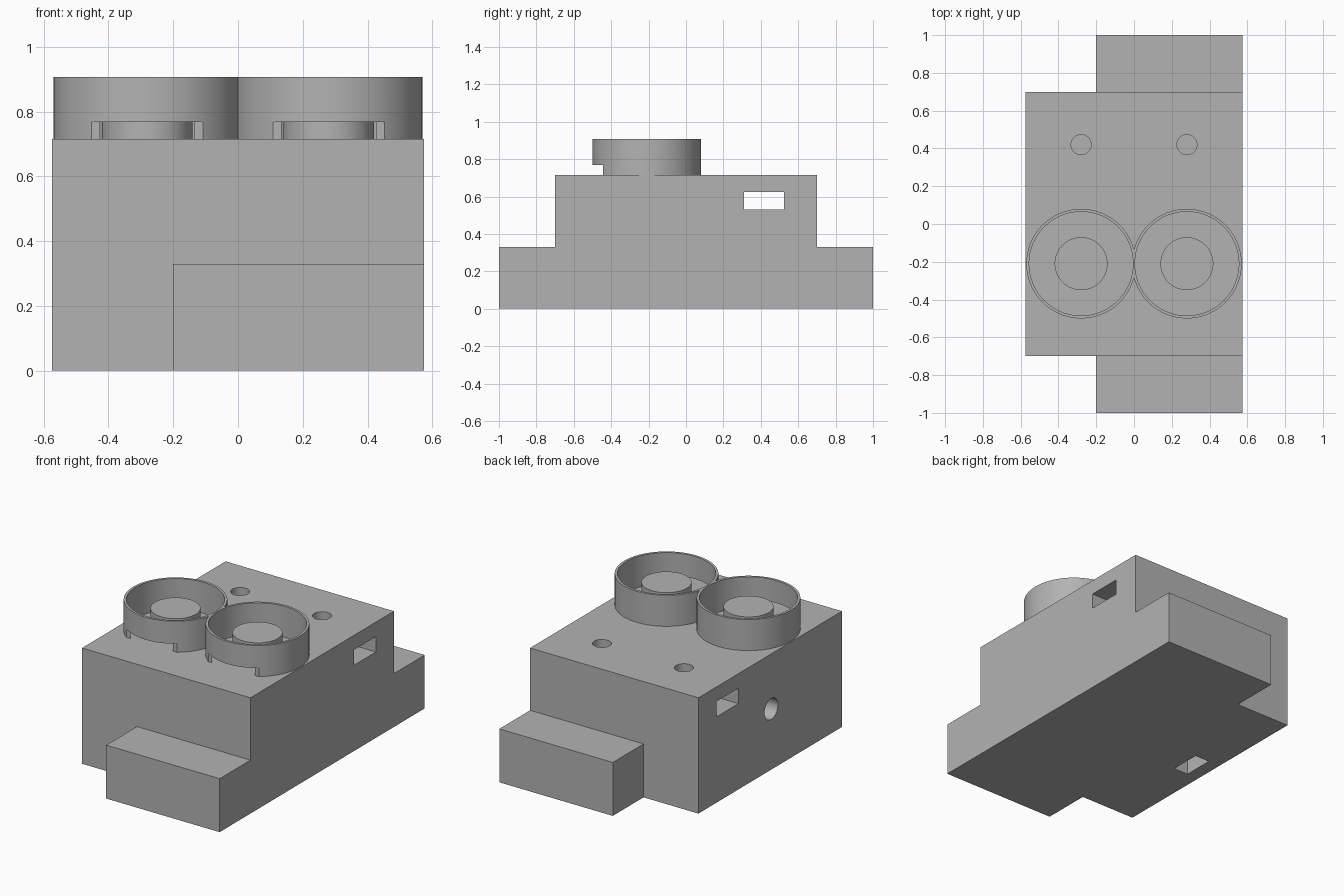
import bpy
import math

old = bpy.data.objects.get("Cube")
if old:
    bpy.data.objects.remove(old, do_unlink=True)

# Single plain grey
grey = bpy.data.materials.new("plain grey")
grey.use_nodes = True
colour = (0.45, 0.45, 0.45, 1)
grey.diffuse_color = colour
grey.node_tree.nodes["Principled BSDF"].inputs["Base Color"].default_value = colour


def box(name, x0, x1, y0, y1, z0, z1):
    bpy.ops.mesh.primitive_cube_add(size=1, location=((x0 + x1) / 2, (y0 + y1) / 2, (z0 + z1) / 2))
    ob = bpy.context.object
    ob.name = name
    ob.scale = (x1 - x0, y1 - y0, z1 - z0)
    bpy.ops.object.transform_apply(location=True, rotation=True, scale=True)
    ob.data.materials.append(grey)
    return ob


def cylinder(name, x, y, z0, z1, radius, sides=96):
    bpy.ops.mesh.primitive_cylinder_add(vertices=sides, radius=radius, depth=z1 - z0,
                                        location=(x, y, (z0 + z1) / 2))
    ob = bpy.context.object
    ob.name = name
    bpy.ops.object.transform_apply(location=True, rotation=True, scale=True)
    ob.data.materials.append(grey)
    return ob


def combine(target, other, operation="DIFFERENCE"):
    bpy.ops.object.select_all(action="DESELECT")
    target.select_set(True)
    bpy.context.view_layer.objects.active = target
    mod = target.modifiers.new("combine", "BOOLEAN")
    mod.operation = operation
    mod.solver = "EXACT"
    mod.object = other
    bpy.ops.object.modifier_apply(modifier=mod.name)
    bpy.data.objects.remove(other, do_unlink=True)


def smooth(ob):
    bpy.ops.object.select_all(action="DESELECT")
    ob.select_set(True)
    bpy.context.view_layer.objects.active = ob
    bpy.ops.object.shade_smooth_by_angle(angle=math.radians(30))


W, TOP, RIM = 0.575, 0.715, 0.907
CX, CY = 0.28, -0.21

# Housing with a low ledge at both ends
body = box("housing", -W, W, -0.7, 0.7, 0, TOP)
combine(body, box("ledge", -0.2, W, -1, 1, 0, 0.33), "UNION")

# Strap slot straight through, with two round holes down into it
combine(body, box("slot_cutter", -1, 1, 0.31, 0.525, 0.53, 0.625))
for x in (-CX, CX):
    combine(body, cylinder("hole_cutter", x, 0.42, 0.58, 0.8, 0.053, 48))

# Nut pocket from below, met by a bolt hole in the side
combine(body, box("pocket_cutter", -0.495, -0.395, -0.107, 0.085, -0.1, 0.47))
bolt = cylinder("bolt_cutter", 0, 0, -0.15, 0.15, 0.065, 48)
bolt.rotation_euler = (0, math.pi / 2, 0)
bolt.location = (-0.47, -0.01, 0.375)
combine(body, bolt)
smooth(body)

# Two joined cups, notched at the front
cups = cylinder("cup_rims", -CX, CY, TOP, RIM, 0.29)
combine(cups, cylinder("second_rim", CX, CY, TOP, RIM, 0.29), "UNION")
for x in (-CX, CX):
    combine(cups, cylinder("bore_cutter", x, CY, TOP - 0.1, RIM + 0.1, 0.275))
combine(cups, box("notch_cutter", -0.7, 0.7, -0.6, -0.443, TOP - 0.1, 0.768))
smooth(cups)

# Round post in the middle of each cup
for name, x in (("right_post", -CX), ("left_post", CX)):
    smooth(cylinder(name, x, CY, TOP, 0.853, 0.14, 64))
